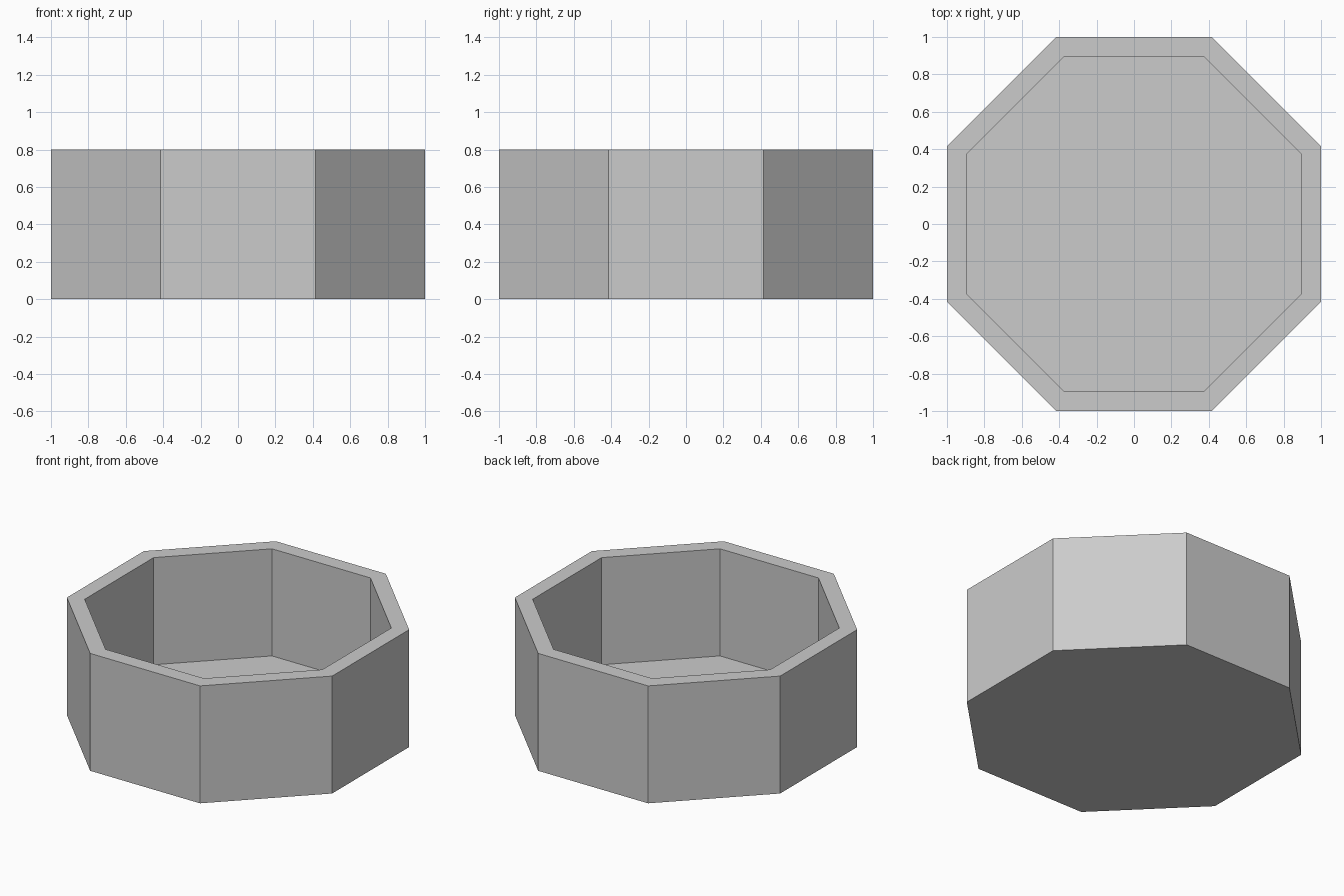
import bpy
import bmesh
from math import cos, sin, pi

SIDES = 8
HEIGHT = 0.80
FLOOR = 0.07
OUTER = 1.0     # centre to outer flat
INNER = 0.896   # centre to inner flat

cube = bpy.data.objects.get("Cube")
if cube:
    bpy.data.objects.remove(cube, do_unlink=True)

# Plain grey material
grey = bpy.data.materials.new("plain_grey")
grey.use_nodes = True
colour = (0.6, 0.6, 0.6, 1.0)
grey.diffuse_color = colour
grey.node_tree.nodes["Principled BSDF"].inputs["Base Color"].default_value = colour


def ring(bm, apothem, z):
    """Octagon of vertices with its flats facing the axes."""
    r = apothem / cos(pi / SIDES)
    angles = [(i + 0.5) * 2 * pi / SIDES for i in range(SIDES)]
    return [bm.verts.new((r * cos(a), r * sin(a), z)) for a in angles]


# Open tub: outer wall, rim, inner wall, closed by base and floor
bm = bmesh.new()
profile = [(OUTER, 0), (OUTER, HEIGHT), (INNER, HEIGHT), (INNER, FLOOR)]
rings = [ring(bm, a, z) for a, z in profile]
for low, high in zip(rings, rings[1:]):
    for i in range(SIDES):
        j = (i + 1) % SIDES
        bm.faces.new((low[i], low[j], high[j], high[i]))
bm.faces.new(rings[0][::-1])
bm.faces.new(rings[-1])
bmesh.ops.recalc_face_normals(bm, faces=bm.faces)

mesh = bpy.data.meshes.new("octagonal_tub")
bm.to_mesh(mesh)
bm.free()
mesh.materials.append(grey)
tub = bpy.data.objects.new("octagonal_tub", mesh)
bpy.context.collection.objects.link(tub)
